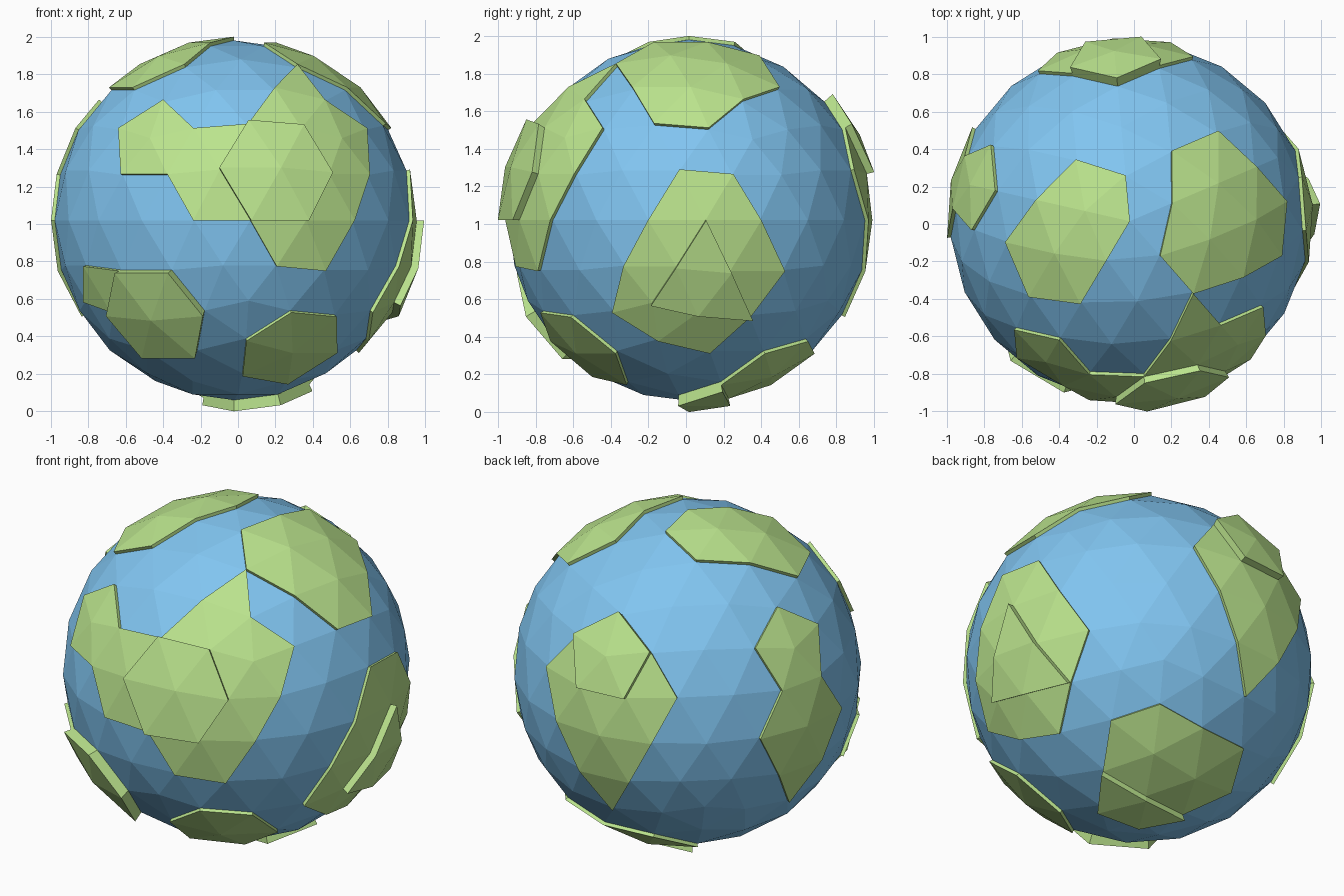
import bpy, bmesh
from math import radians, sin, cos
from mathutils import Vector, Matrix

if "Cube" in bpy.data.objects:
    bpy.data.objects.remove(bpy.data.objects["Cube"])

CENTRE = Vector((-0.022, 0.015, 1.02))
SPIN = radians(23.2)
SEA, LAND, HILL = 0.96, 0.98, 1.02


def material(name, rgb):
    m = bpy.data.materials.new(name)
    m.diffuse_color = (*rgb, 1)
    m.use_nodes = True
    m.node_tree.nodes["Principled BSDF"].inputs["Base Color"].default_value = m.diffuse_color
    return m


def direction(lon, lat):
    a, e = radians(lon), radians(lat)
    return Vector((cos(a) * cos(e), sin(a) * cos(e), sin(e)))


def ball(radius):
    bm = bmesh.new()
    bmesh.ops.create_icosphere(bm, subdivisions=3, radius=radius,
                               matrix=Matrix.Rotation(SPIN, 4, 'Z'))
    return bm


def finish(bm, name, mat):
    bmesh.ops.translate(bm, verts=bm.verts, vec=CENTRE)
    me = bpy.data.meshes.new(name)
    bm.to_mesh(me)
    bm.free()
    me.materials.append(mat)
    ob = bpy.data.objects.new(name, me)
    bpy.context.scene.collection.objects.link(ob)


def pick(bm, kind, lon, lat):
    """Facets at a longitude/latitude: ring round a corner, facet with its 3 neighbours, or one facet."""
    d = direction(lon, lat)
    if kind == "ring":
        return set(max(bm.verts, key=lambda v: v.co.dot(d)).link_faces)
    face = max(bm.faces, key=lambda f: f.calc_center_median().normalized().dot(d))
    if kind == "one":
        return {face}
    return {f for e in face.edges for f in e.link_faces}


def raised(name, spots, base, top, mat):
    """Keep the picked facets of the sphere and thicken them outwards."""
    bm = ball(base)
    keep = set()
    for spot in spots:
        keep |= pick(bm, *spot)
    bmesh.ops.delete(bm, geom=[f for f in bm.faces if f not in keep], context='FACES')
    out = bmesh.ops.extrude_face_region(bm, geom=list(bm.faces))
    for v in out["geom"]:
        if isinstance(v, bmesh.types.BMVert):
            v.co *= top / base
    bmesh.ops.recalc_face_normals(bm, faces=list(bm.faces))
    finish(bm, name, mat)


blue = material("sea_blue", (0.22, 0.56, 0.88))
green = material("land_green", (0.5, 0.78, 0.27))
R, Q, T = "ring", "quad", "one"

# sea
finish(ball(SEA), "sea", blue)

# land masses
LANDS = {
    "front_left_land": [(R, 239, 26.6), (Q, 257, 20), (Q, 275, 10.8), (R, 284.7, 16)],
    "front_right_land": [(R, 284.7, 16), (R, 293, 0), (R, 311, 26.6), (R, 302, 14.5),
                         (Q, 297.7, 40)],
    "low_left_land": [(R, 239, -31.7), (T, 221, -20), (T, 211, -24)],
    "low_front_land": [(R, 297.4, -46.4)],
    "right_land": [(R, 5, 0), (R, 347, -26.6), (R, 355.8, -14.5), (R, 13.3, -16),
                   (R, 3, -30)],
    "top_right_land": [(R, 23, 58.3), (R, 347, 63.4), (R, 0.6, 46.4)],
    "top_left_land": [(R, 167, 75.5), (R, 203, 63.4)],
    "left_land": [(R, 167, 26.6), (Q, 167, 9), (Q, 167, -10.8)],
    "back_land": [(R, 95, 26.6), (R, 86.2, 14.5), (R, 103.8, 14.5), (Q, 95, -10.8)],
    "bottom_land": [(R, 59, -58.3), (R, 59, -75.5), (R, 95, -63.4)],
}
for name, spots in LANDS.items():
    raised(name, spots, SEA - 0.005, LAND, green)

# plateaus standing on the land
PLATEAUS = {
    "front_plateau": [(R, 284.7, 16)],
    "low_left_plateau": [(R, 239, -31.7)],
    "right_plateau": [(Q, 5, -20)],
    "back_plateau": [(R, 95, 26.6)],
    "bottom_plateau": [(T, 23, -82), (T, 95, -82), (T, 23, -73)],
}
for name, spots in PLATEAUS.items():
    raised(name, spots, LAND - 0.005, HILL, green)
